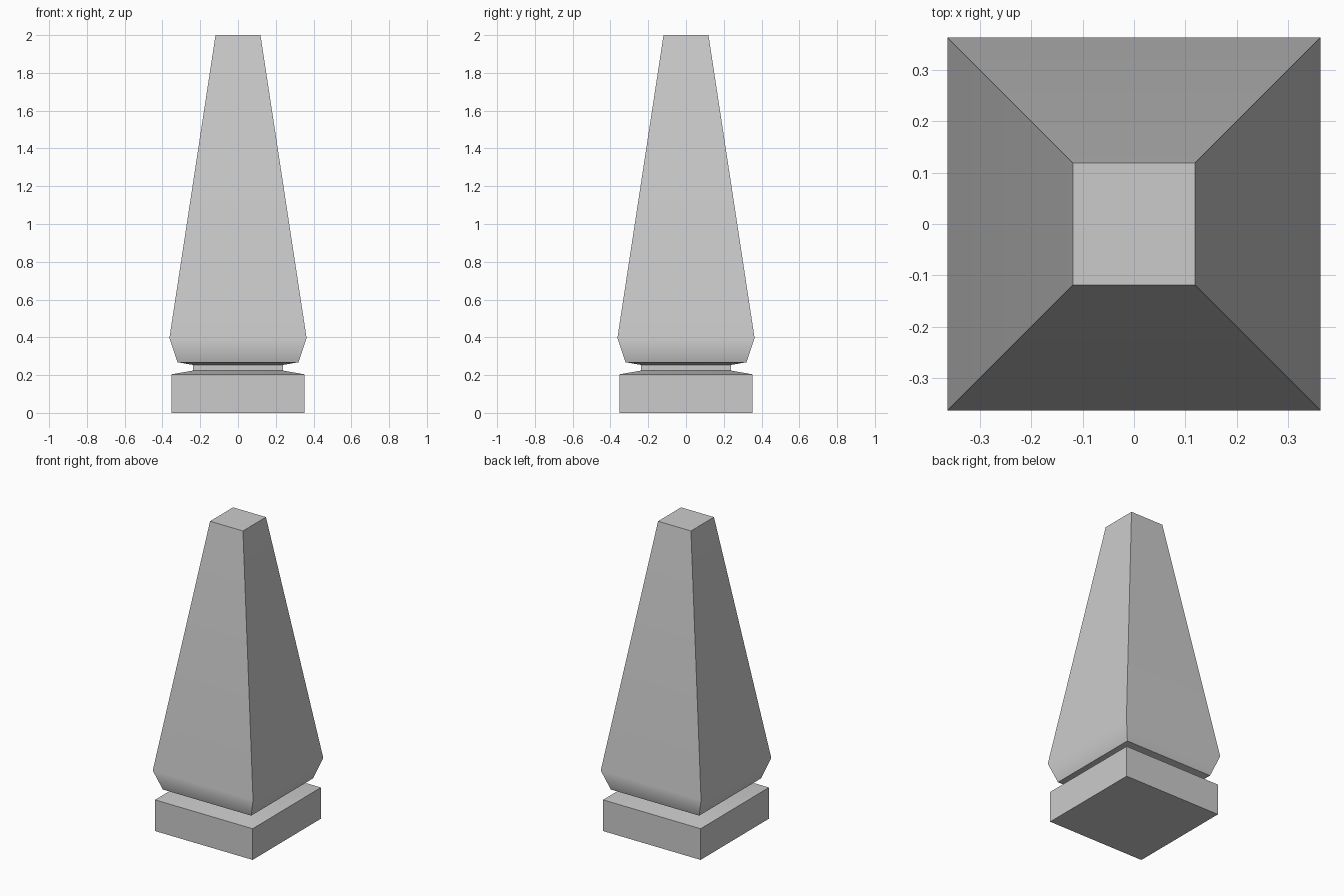
import bpy, bmesh
from math import radians

if "Cube" in bpy.data.objects:
    bpy.data.objects.remove(bpy.data.objects["Cube"])

# Half-width and height of each square section, bottom to top
PROFILE = [
    (0.353, 0.0), (0.353, 0.204),      # plinth
    (0.238, 0.224), (0.238, 0.254),    # neck
    (0.32, 0.268), (0.363, 0.397),     # flared foot of the shaft
    (0.119, 2.0),                      # flat tip
]


def square_ring(bm, half, z):
    return [bm.verts.new((sx * half, sy * half, z))
            for sx, sy in ((-1, -1), (1, -1), (1, 1), (-1, 1))]


# Square tapered post lofted through the sections
bm = bmesh.new()
rings = [square_ring(bm, half, z) for half, z in PROFILE]
for low, high in zip(rings, rings[1:]):
    for i in range(4):
        j = (i + 1) % 4
        bm.faces.new((low[i], low[j], high[j], high[i]))
bm.faces.new(rings[0][::-1])
bm.faces.new(rings[-1])

mesh = bpy.data.meshes.new("tapered_post")
bm.to_mesh(mesh)
bm.free()
post = bpy.data.objects.new("tapered_post", mesh)
bpy.context.collection.objects.link(post)

# Soft bend at the shaft foot, crisp edges elsewhere
bpy.context.view_layer.objects.active = post
post.select_set(True)
bpy.ops.object.shade_smooth_by_angle(angle=radians(35))
weighted = post.modifiers.new("weighted_normals", 'WEIGHTED_NORMAL')
weighted.keep_sharp = True
